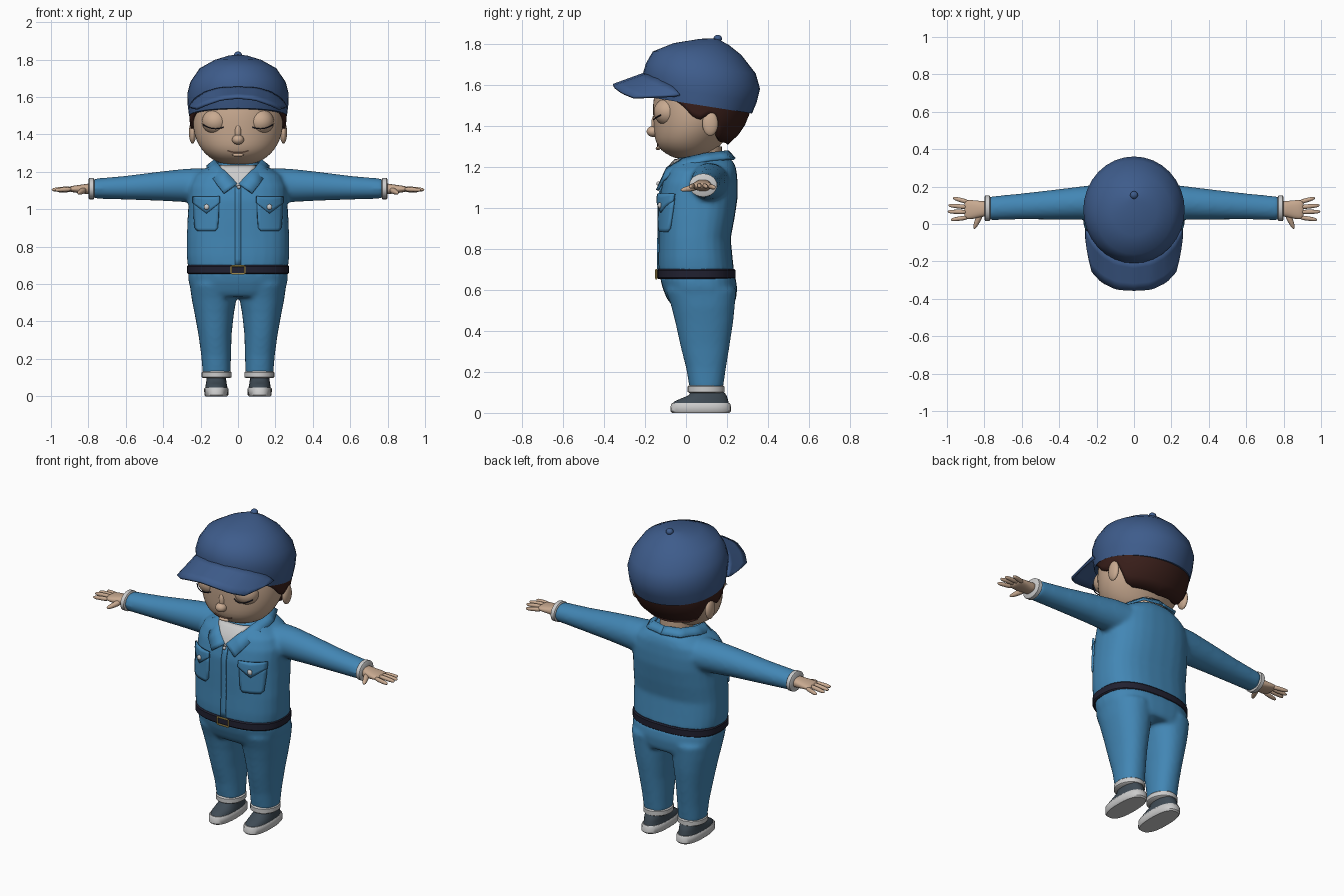
import bpy, bmesh, math
from mathutils import Vector as V

if "Cube" in bpy.data.objects:
    bpy.data.objects.remove(bpy.data.objects["Cube"])

SKIN, BLUE, NAVY = (.58, .40, .28), (.055, .24, .46), (.048, .107, .26)
HAIR, DARK, SHOE, PALE, GOLD = (.04, .013, .01), (.015, .015, .03), (.05, .07, .09), (.55, .55, .53), (.5, .36, .1)
mats = {}


def part(name, islands, color, mirror=False, sub=0, thick=0, melt=0, angle=40):
    """One object from (points, faces) islands, optionally mirrored in x."""
    bm = bmesh.new()
    for s in ((1, -1) if mirror else (1,)):
        for pts, faces in islands:
            vs = [bm.verts.new((p[0] * s, p[1], p[2])) for p in pts]
            for f in faces:
                bm.faces.new([vs[i] for i in f])
    bmesh.ops.recalc_face_normals(bm, faces=bm.faces)
    me = bpy.data.meshes.new(name)
    bm.to_mesh(me)
    bm.free()
    ob = bpy.data.objects.new(name, me)
    bpy.context.collection.objects.link(ob)
    if color not in mats:
        mats[color] = bpy.data.materials.new("paint")
        mats[color].diffuse_color = (*color, 1)
    me.materials.append(mats[color])
    if thick:
        m = ob.modifiers.new("thickness", 'SOLIDIFY')
        m.thickness, m.offset = thick, 0
    if melt:  # fuse overlapping islands into one soft skin
        m = ob.modifiers.new("fuse", 'REMESH')
        m.mode, m.voxel_size, m.use_smooth_shade = 'VOXEL', melt, True
        m = ob.modifiers.new("soften", 'SMOOTH')
        m.factor, m.iterations = .5, 8
    if sub:
        m = ob.modifiers.new("round", 'SUBSURF')
        m.levels = m.render_levels = sub
    bpy.ops.object.select_all(action='DESELECT')
    ob.select_set(True)
    bpy.context.view_layer.objects.active = ob
    if sub or melt:
        bpy.ops.object.shade_smooth()
    else:
        bpy.ops.object.shade_smooth_by_angle(angle=math.radians(angle))
    return ob


def ring(c, u, v, n=28, e=2.0):
    def p(t): return math.copysign(abs(t) ** (2 / e), t)
    return [V(c) + V(u) * p(math.cos(a)) + V(v) * p(math.sin(a))
            for a in (2 * math.pi * i / n for i in range(n))]


def flat(z, rx, yf, yb, x=0, n=28, e=2.0):
    return ring((x, (yf + yb) / 2, z), (rx, 0, 0), (0, (yb - yf) / 2, 0), n, e)


def loft(rings):
    n = len(rings[0])
    faces = [(k * n + i, k * n + (i + 1) % n, (k + 1) * n + (i + 1) % n, (k + 1) * n + i)
             for k in range(len(rings) - 1) for i in range(n)]
    faces += [tuple(range(n)), tuple(range((len(rings) - 1) * n, len(rings) * n))]
    return [p for r in rings for p in r], faces


def sheet(rows):
    n = len(rows[0])
    return [p for r in rows for p in r], [(k * n + i, k * n + i + 1, (k + 1) * n + i + 1, (k + 1) * n + i)
                                          for k in range(len(rows) - 1) for i in range(n - 1)]


def ball(c, rx, ry, rz, n=20):
    angs = [math.radians(a) for a in (-88, -70, -50, -30, -10, 10, 30, 50, 70, 88)]
    return loft([ring((c[0], c[1], c[2] + rz * math.sin(a)), (rx * math.cos(a), 0, 0),
                      (0, ry * math.cos(a), 0), n) for a in angs])


def tube(pts, radii, n=10):
    out = []
    for i, p in enumerate(pts):
        d = (V(pts[min(i + 1, len(pts) - 1)]) - V(pts[max(i - 1, 0)])).normalized()
        u = d.cross(V((0, 0, 1)) if abs(d.z) < .9 else V((0, 1, 0))).normalized()
        out.append(ring(p, u * radii[i], d.cross(u) * radii[i], n))
    return loft(out)


def lerp(table, t):
    t = min(max(t, table[0][0]), table[-1][0])
    for a, b in zip(table, table[1:]):
        if t <= b[0]:
            f = (t - a[0]) / (b[0] - a[0])
            return [p + (q - p) * f for p, q in zip(a[1:], b[1:])]


def front(table, x, z, e=2.0, off=0.0):
    """Point on the front of a lofted body."""
    rx, yf, yb = lerp(table, z)
    t = min(abs(x) / rx, .985)
    return V((x, (yf + yb) / 2 - (yb - yf) / 2 * (1 - t ** e) ** (1 / e) - off, z))


def steps(a, b, n):
    return [a + (b - a) * i / n for i in range(n + 1)]


# Profiles: z, half width, front y, back y
HEAD = [(1.235, .05, -.03, .08), (1.25, .11, -.075, .11), (1.28, .16, -.125, .15), (1.32, .198, -.15, .18),
        (1.37, .226, -.157, .22), (1.43, .242, -.16, .25), (1.50, .246, -.165, .28), (1.60, .235, -.15, .27),
        (1.68, .19, -.10, .24)]
TORSO = [(.685, .268, -.135, .235), (.75, .274, -.137, .228), (.85, .274, -.134, .218), (.95, .27, -.134, .237),
         (1.05, .264, -.132, .252), (1.12, .262, -.115, .252), (1.18, .235, -.09, .247), (1.215, .18, -.065, .237),
         (1.25, .115, -.03, .208)]
LOCKS = [(1.31, .175, -.10, .20), (1.36, .225, -.12, .255), (1.42, .25, -.155, .295), (1.47, .258, -.167, .312),
         (1.55, .262, -.175, .325), (1.6, .255, -.17, .32)]
TE = 2.5

# Head, neck, ears, nose
part("head", [loft([flat(*r) for r in HEAD])], SKIN, sub=1)
part("neck", [loft([flat(z, .095, -.015, .175) for z in (1.15, 1.22, 1.3)])], SKIN)
part("ear", [ball((.243, .118, 1.41), .02, .04, .06)], SKIN, True, sub=1)
part("nose", [ball((0, -.16, 1.372), .033, .033, .027), ball((0, -.145, 1.41), .02, .025, .05)], SKIN, sub=1)
part("eyelid", [ball((.12, -.085, 1.468), .075, .075, .07)], SKIN, True, sub=1)

# Lashes, brows, mouth
lash = [V((.12 + .066 * t, -.088 - .07 * math.sqrt(1 - .75 * t * t), 1.452 - .022 * (1 - t * t))) for t in steps(-1, 1, 10)]
part("eyelash", [tube(lash, [.003] * 11, 6)], DARK, True)
brow = [front(HEAD, .12 + .065 * t, 1.55 - .012 * t * t - .008 * t, off=.004) for t in steps(-1, 1, 8)]
part("eyebrow", [tube(brow, [.003, .006, .007, .007, .007, .006, .005, .004, .002], 8)], HAIR, True)
part("mouth", [tube([front(HEAD, .055 * t, 1.302 + .01 * t * t, off=0) for t in steps(-1, 1, 10)],
                    [.003] * 11, 6)], (.3, .16, .11))
part("lip", [ball((0, -.136, 1.29), .035, .012, .009)], SKIN, sub=1)

# Hair shell with a lower edge that varies round the head
EDGE = [(0, 1.315), (50, 1.33), (61, 1.35), (69, 1.44), (82, 1.46), (88, 1.43), (98, 1.44), (112, 1.5),
        (125, 1.535), (180, 1.56)]
rows = []
for k in steps(0, 1, 6):
    row = []
    for a in range(-180, 181, 5):
        z = 1.6 + (lerp(EDGE, abs(a))[0] - 1.6) * k
        rx, yf, yb = lerp(LOCKS, z)
        s, c = math.sin(math.radians(a)), math.cos(math.radians(a))
        row.append(V(((rx - .01) * s, (yf + yb) / 2 + ((yb - yf) / 2 - .01) * c, z)))
    rows.append(row)
part("hair", [sheet(rows)], HAIR, thick=.022)

# Cap: half width, front y z, back y z
CROWN = [(.262, -.185, 1.54, .322, 1.46), (.269, -.2, 1.6, .345, 1.515), (.271, -.21, 1.655, .361, 1.58),
         (.255, -.195, 1.705, .34, 1.655), (.205, -.162, 1.762, .27, 1.745), (.125, -.06, 1.803, .21, 1.793),
         (.05, .07, 1.824, .165, 1.818), (.004, .135, 1.826, .142, 1.826)]
part("cap_crown", [loft([ring((0, (a + c) / 2, (b + d) / 2), (r, 0, 0), (0, (c - a) / 2, (d - b) / 2), 32)
                         for r, a, b, c, d in CROWN])], NAVY)
part("cap_button", [ball((0, .155, 1.825), .021, .021, .018)], NAVY)
OUTER = [(0, 0, -.355, 1.597), (.3, .09, -.35, 1.588), (.55, .17, -.312, 1.56), (.75, .222, -.255, 1.537),
         (.88, .243, -.17, 1.54), (1, .258, -.06, 1.545)]
INNER = [(0, 0, -.195, 1.655), (.3, .1, -.175, 1.65), (.55, .17, -.13, 1.63), (.75, .215, -.08, 1.6),
         (.88, .24, -.05, 1.575), (1, .255, -.03, 1.55)]
rows = []
for f in steps(0, 1, 4):
    row = []
    for t in steps(-1, 1, 24):
        p = V(lerp(INNER, abs(t))).lerp(V(lerp(OUTER, abs(t))), f)
        row.append(V((math.copysign(p.x, t), p.y, p.z)))
    rows.append(row)
part("cap_brim", [sheet(rows)], NAVY, thick=.014)

# Shirt: torso and sleeves fused
SLEEVE = [(.12, .11, 1.115, .10, .085), (.2, .112, 1.125, .10, .095), (.28, .112, 1.127, .09, .09),
          (.4, .105, 1.124, .082, .08), (.6, .094, 1.115, .07, .064), (.775, .084, 1.11, .063, .053)]
islands = [loft([flat(*r, e=TE) for r in TORSO])]
for s in (1, -1):
    islands.append(loft([ring((s * x, y, z), (0, ry, 0), (0, 0, rz), 20) for x, y, z, ry, rz in SLEEVE]))
part("shirt", islands, BLUE, melt=.011)
part("sleeve_cuff", [loft([ring((x, .084, 1.11), (0, .068 - d, 0), (0, 0, .057 - d), 24)
                           for x, d in ((.768, .008), (.773, 0), (.795, 0), (.8, .008))])], PALE, True)

# Collar, undershirt, front placket
C_IN = [(0, .004, -.118, 1.135), (.2, .06, -.09, 1.195), (.4, .105, -.01, 1.24), (.6, .122, .09, 1.262),
        (.8, .085, .175, 1.272), (1, 0, .203, 1.275)]
C_OUT = [(0, .075, -.14, 1.085), (.2, .115, -.112, 1.135), (.4, .162, -.01, 1.2), (.6, .165, .1, 1.228),
         (.8, .11, .215, 1.24), (1, 0, .238, 1.238)]
part("collar", [sheet([[V(lerp(C_IN, t)).lerp(V(lerp(C_OUT, t)), f) for t in steps(0, 1, 20)]
                       for f in (0, .5, 1)])], BLUE, True, thick=.014)
part("undershirt", [sheet([[front(TORSO, w * (z - 1.115) * .85, z, TE, .008) for w in steps(-1, 1, 8)]
                           for z in steps(1.12, 1.235, 6)])], PALE, thick=.006)
part("placket", [sheet([[front(TORSO, x, z, TE, .002) for x in (-.016, 0, .016)]
                        for z in steps(.7, 1.12, 12)])], BLUE, thick=.008)
part("collar_button", [ball((.004, -.135, 1.118), .01, .01, .01)], PALE)

# Chest pockets with flaps and buttons
rows = [[front(TORSO, .168 + w * t, z, TE, .004) for t in steps(-1, 1, 8)]
        for z, w in ((.883, .045), (.9, .06), (.95, .064), (1.0, .066), (1.05, .066))]
part("pocket", [sheet(rows)], BLUE, True, thick=.014)
rows = [[front(TORSO, .168 + .07 * t, 1.068 + (-.035 - .055 * (1 - abs(t))) * k, TE, .013) for t in steps(-1, 1, 8)]
        for k in steps(0, 1, 4)]
part("pocket_flap", [sheet(rows)], BLUE, True, thick=.012)
b = front(TORSO, .168, 1.012, TE, .022)
part("pocket_button", [ball(b, .015, .01, .015)], PALE, True)

# Hands
FING = [((.885, .036, 1.108), (.98, .022, 1.102)), ((.89, .064, 1.112), (.997, .066, 1.104)),
        ((.89, .09, 1.11), (.993, .1, 1.102)), ((.88, .115, 1.105), (.968, .14, 1.098))]
hand = [loft([ring((x, y, z), (0, ry, 0), (0, 0, rz), 16, 2.4) for x, y, z, ry, rz in
              ((.77, .083, 1.11, .042, .034), (.82, .08, 1.108, .043, .026), (.86, .077, 1.108, .052, .021),
               (.895, .077, 1.108, .052, .016), (.908, .077, 1.108, .045, .008))])]
for a, c in FING:
    a, c = V(a), V(c)
    hand.append(tube([a, a.lerp(c, .5), a.lerp(c, .88), c], [.0135, .0125, .011, .004]))
hand.append(tube([(.82, .06, 1.104), (.835, .02, 1.095), (.85, -.012, 1.088), (.856, -.027, 1.086)],
                 [.02, .016, .012, .004]))
part("hand", hand, SKIN, True, sub=1)

# Trousers: hips and legs fused
HIPS = [(.53, .235, -.075, .235), (.56, .25, -.095, .245), (.61, .264, -.115, .25), (.67, .266, -.13, .24)]
LEGS = [(.115, .074, .018, .18, .114), (.22, .08, 0, .195, .117), (.33, .089, -.028, .213, .123),
        (.44, .105, -.052, .23, .127), (.52, .12, -.072, .238, .128), (.6, .128, -.1, .245, .13)]
islands = [loft([flat(*r, e=TE) for r in HIPS])]
for s in (1, -1):
    islands.append(loft([flat(z, rx, yf, yb, s * x, e=2.2) for z, rx, yf, yb, x in LEGS]))
part("trousers", islands, BLUE, melt=.011)
part("trouser_cuff", [loft([flat(z, .08 - d, .008 + d, .188 - d, .114) for z, d in
                            ((.097, .008), (.103, 0), (.128, 0), (.136, .008))])], PALE, True)

# Belt and buckle
part("belt", [loft([flat(z, .272 - d, -.141 + d, .242 - d, n=48, e=TE) for z, d in
                    ((.653, .006), (.66, 0), (.695, 0), (.702, .006))])], DARK)
bar = [(.036, -.145, .655), (.036, -.145, .697), (-.036, -.145, .697), (-.036, -.145, .655)]
part("buckle", [tube([bar[i], bar[(i + 1) % 4]], [.005, .005], 8) for i in range(4)], GOLD)

# Shoes
part("shoe_sole", [loft([flat(z, rx, yf, yb, .116, e=2.5) for z, rx, yf, yb in
                         ((0, .058, -.068, .212), (.008, .064, -.076, .22), (.04, .065, -.074, .218),
                          (.047, .06, -.068, .212))])], PALE, True)
part("shoe_upper", [loft([flat(z, rx, yf, yb, .116, e=2.3) for z, rx, yf, yb in
                          ((.04, .06, -.068, .21), (.055, .058, -.058, .207), (.07, .055, -.025, .203),
                           (.085, .053, .012, .198), (.12, .05, .035, .172))])], SHOE, True)

for m in bpy.data.materials:
    if m.users and not m.is_grease_pencil:
        m.use_nodes = True
        m.node_tree.nodes["Principled BSDF"].inputs["Base Color"].default_value = m.diffuse_color
